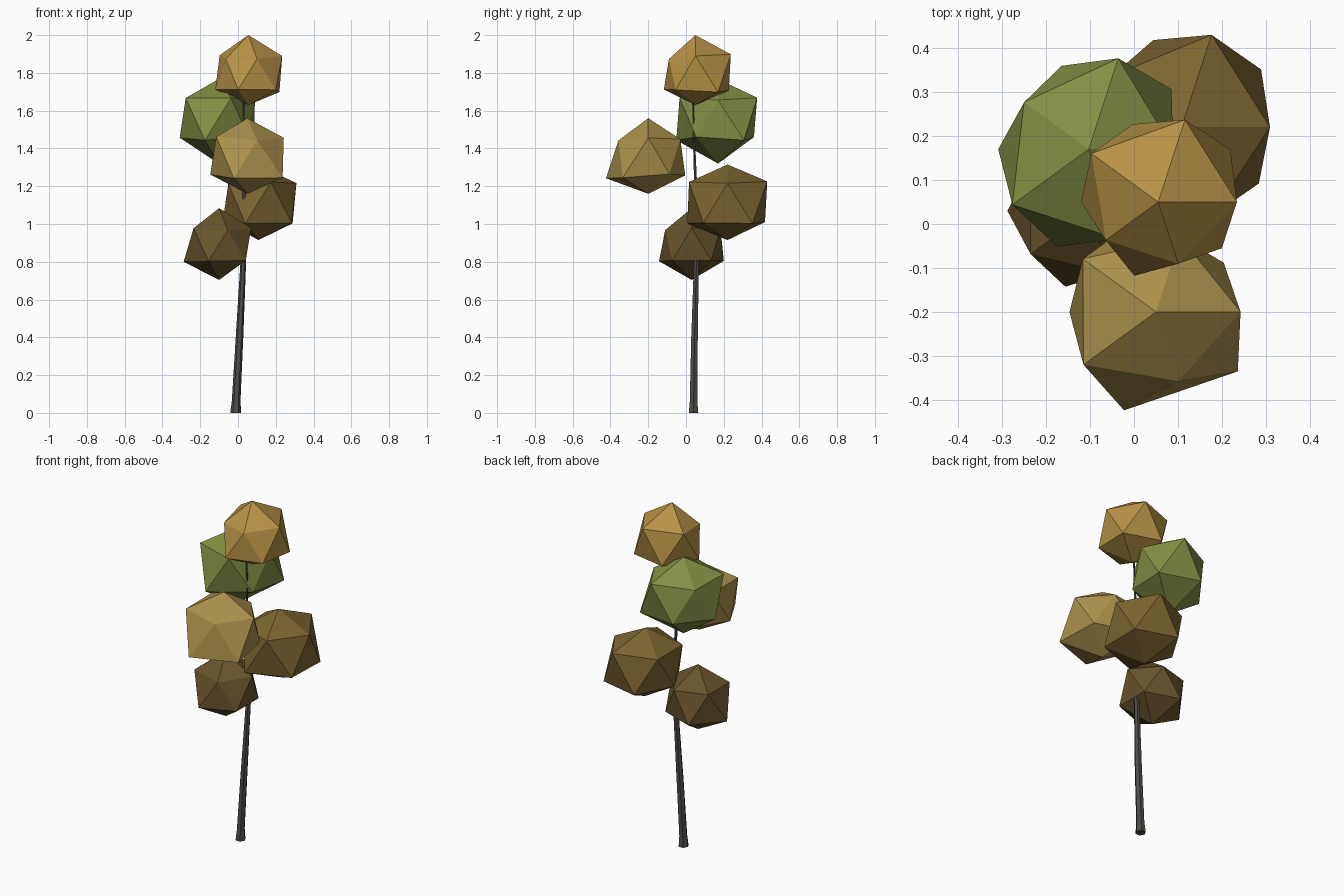
import bpy, bmesh, math
from mathutils import Vector

if "Cube" in bpy.data.objects:
    bpy.data.objects.remove(bpy.data.objects["Cube"])


def finish(bm, name, color):
    bmesh.ops.recalc_face_normals(bm, faces=bm.faces)
    mesh = bpy.data.meshes.new(name)
    bm.to_mesh(mesh)
    bm.free()
    mat = bpy.data.materials.new(name + "_color")
    mat.diffuse_color = (*color, 1)
    mat.use_nodes = True
    mat.node_tree.nodes["Principled BSDF"].inputs["Base Color"].default_value = mat.diffuse_color
    mesh.materials.append(mat)
    obj = bpy.data.objects.new(name, mesh)
    bpy.context.collection.objects.link(obj)


def foliage(name, center, radii, color):
    """Icosahedron whose corners (bottom, lower ring, upper ring, top) sit at uneven radii."""
    bm = bmesh.new()
    bmesh.ops.create_icosphere(bm, subdivisions=1, radius=1)
    bm.verts.ensure_lookup_table()
    for v, r in zip(bm.verts, radii):
        v.co = Vector(center) + v.co.normalized() * r
    finish(bm, name, color)


# Leaf clumps, top to bottom
foliage("top_foliage", (0.055, 0.05, 1.80),
        (.17, .20, .197, .196, .208, .227, .165, .165, .21, .22, .20, .20), (.48, .29, .06))
foliage("green_foliage", (-0.103, 0.17, 1.56),
        (.24, .22, .26, .23, .223, .26, .24, .24, .203, .243, .215, .207), (.23, .28, .06))
foliage("front_foliage", (0.05, -0.20, 1.36),
        (.20, .257, .263, .22, .23, .213, .185, .228, .23, .20, .215, .20), (.40, .28, .07))
foliage("back_foliage", (0.108, 0.22, 1.115),
        (.20, .243, .25, .21, .233, .25, .24, .22, .22, .247, .225, .20), (.20, .13, .03))
foliage("low_foliage", (-0.10, 0.03, 0.894),
        (.19, .195, .203, .21, .20, .195, .165, .187, .187, .18, .19, .19), (.14, .09, .025))

# Trunk: leaning, tapered, with a flared foot
path = [(-.012, .04, 0, .029), (-.010, .04, .06, .023), (.008, .045, .40, .020),
        (.028, .055, .80, .015), (.033, .055, 1.10, .010),
        (.028, .044, 1.40, .007), (.032, .035, 1.70, .004)]
SIDES = 6
bm = bmesh.new()
rings = []
for x, y, z, r in path:
    rings.append([bm.verts.new((x + r * math.cos(math.tau * i / SIDES),
                                y + r * math.sin(math.tau * i / SIDES), z))
                  for i in range(SIDES)])
for a, b in zip(rings, rings[1:]):
    for i in range(SIDES):
        j = (i + 1) % SIDES
        bm.faces.new((a[i], a[j], b[j], b[i]))
bm.faces.new(rings[0][::-1])
bm.faces.new(rings[-1])
finish(bm, "trunk", (.08, .073, .065))
